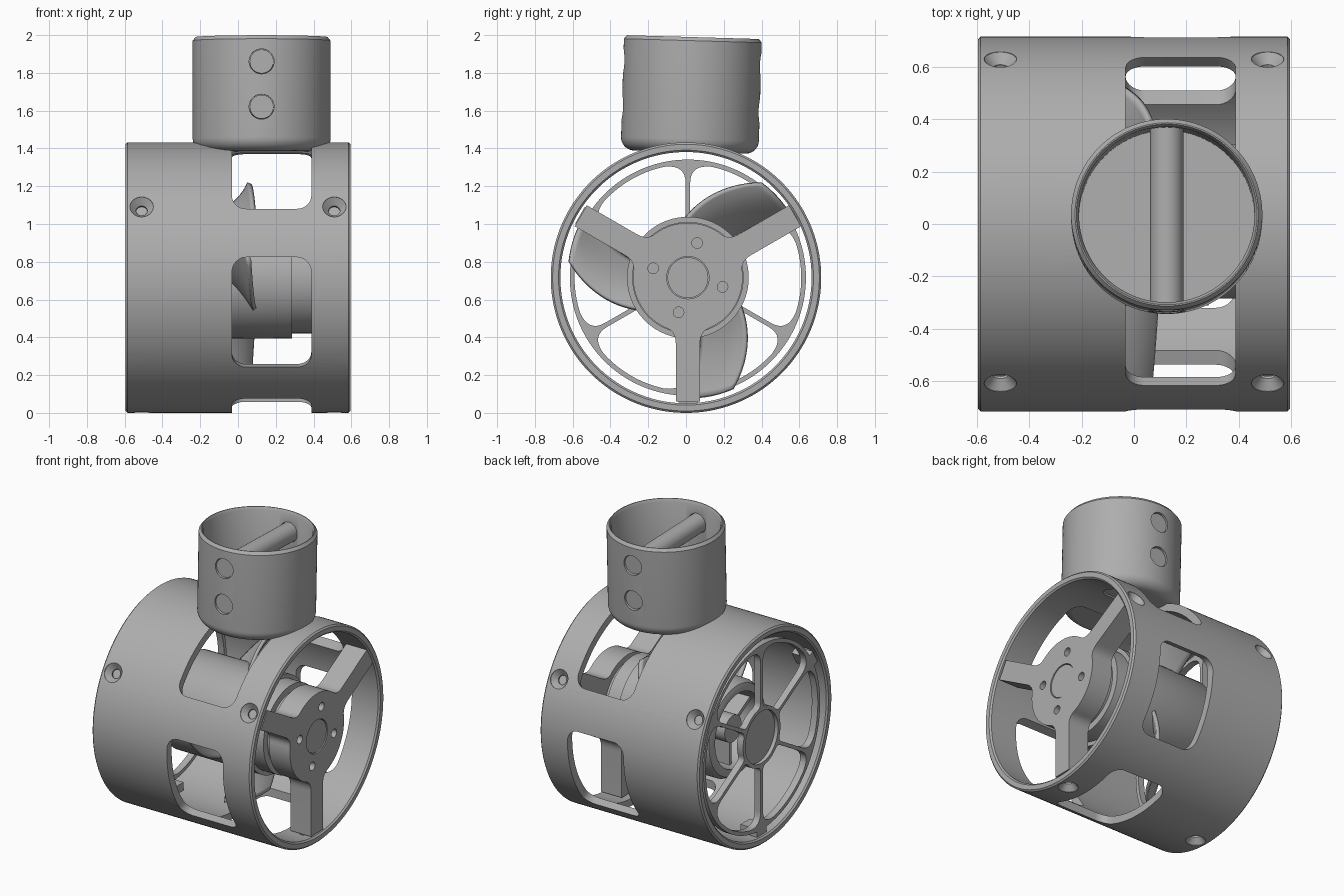
import bpy, bmesh
from math import radians, sin, cos, asin, degrees, pi
from mathutils import Matrix, Vector

cube = bpy.data.objects.get("Cube")
if cube:
    bpy.data.objects.remove(cube)

grey = bpy.data.materials.new("plain grey")
grey.use_nodes = True
colour = (0.42, 0.42, 0.42, 1)
grey.diffuse_color = colour
grey.node_tree.nodes["Principled BSDF"].inputs["Base Color"].default_value = colour

# Frames: outer housing leans slightly, inner parts stay upright
R = 0.716
HOUSING = Matrix.Translation((0, 0, R)) @ Matrix.Rotation(radians(-1.65), 4, 'X')
INNER = Matrix.Translation((0, 0.01, R))
ALONG_X = Matrix(((0, 0, 1, 0), (1, 0, 0, 0), (0, 1, 0, 0), (0, 0, 0, 1)))
ALONG_Y = Matrix.Rotation(radians(90), 4, 'X')


def activate(obj):
    bpy.ops.object.select_all(action='DESELECT')
    obj.select_set(True)
    bpy.context.view_layer.objects.active = obj


def smooth(obj):
    activate(obj)
    bpy.ops.object.shade_smooth_by_angle(angle=radians(30))
    return obj


def add_mesh(name, bm, matrix):
    bmesh.ops.transform(bm, matrix=matrix, verts=bm.verts)
    bmesh.ops.recalc_face_normals(bm, faces=bm.faces)
    mesh = bpy.data.meshes.new(name)
    bm.to_mesh(mesh)
    bm.free()
    mesh.materials.append(grey)
    obj = bpy.data.objects.new(name, mesh)
    bpy.context.collection.objects.link(obj)
    return smooth(obj)


def lathe(name, profile, matrix, closed=False, steps=128):
    """Revolve (radius, height) points around local z."""
    bm = bmesh.new()
    rings = [[bm.verts.new((r * cos(2 * pi * i / steps), r * sin(2 * pi * i / steps), h))
              for i in range(steps)] for r, h in profile]
    pairs = list(zip(rings, rings[1:] + rings[:1]))
    for a, b in pairs if closed else pairs[:-1]:
        for i in range(steps):
            j = (i + 1) % steps
            bm.faces.new((a[i], a[j], b[j], b[i]))
    if not closed:
        bm.faces.new(rings[0])
        bm.faces.new(rings[-1])
    return add_mesh(name, bm, matrix)


def rod(name, r, start, end, matrix, steps=48):
    return lathe(name, [(r, start), (r, end)], matrix, steps=steps)


def plate(name, loops, start, end, matrix):
    """Extrude flat outlines; inner loops become holes."""
    curve = bpy.data.curves.new(name, 'CURVE')
    curve.dimensions, curve.fill_mode = '2D', 'BOTH'
    curve.extrude = (end - start) / 2
    for loop in loops:
        spline = curve.splines.new('POLY')
        spline.points.add(len(loop) - 1)
        for point, p in zip(spline.points, loop):
            point.co = (p.x, p.y, 0, 1)
        spline.use_cyclic_u = True
    obj = bpy.data.objects.new(name, curve)
    bpy.context.collection.objects.link(obj)
    activate(obj)
    bpy.ops.object.convert(target='MESH')
    obj = bpy.context.object
    bm = bmesh.new()
    bm.from_mesh(obj.data)
    bmesh.ops.remove_doubles(bm, verts=bm.verts, dist=1e-5)
    bpy.data.objects.remove(obj)
    return add_mesh(name, bm, matrix @ Matrix.Translation((0, 0, (start + end) / 2)))


def polar(r, deg):
    return Vector((r * cos(radians(deg)), r * sin(radians(deg))))


def arc(r, a, b, n=24, centre=Vector((0, 0))):
    return [centre + polar(r, a + (b - a) * i / n) for i in range(n + 1)]


def circle(r, n=64, centre=Vector((0, 0))):
    return arc(r, 0, 360 - 360 / n, n - 1, centre)


def corner(a, c, b, n=8):
    return [a * (1 - t) ** 2 + c * 2 * t * (1 - t) + b * t * t for t in (i / n for i in range(n + 1))]


def turn(loop, deg):
    return [Matrix.Rotation(radians(deg), 2) @ p for p in loop]


def cut(obj, cutters):
    for cutter in cutters:
        cutter.hide_render = True
        mod = obj.modifiers.new("cut", 'BOOLEAN')
        mod.object, mod.operation, mod.solver = cutter, 'DIFFERENCE', 'EXACT'
        activate(obj)
        bpy.ops.object.modifier_apply(modifier=mod.name)
    for cutter in cutters:
        bpy.data.objects.remove(cutter)
    smooth(obj)


# Duct shell with five windows and six countersunk screw holes
duct = lathe("duct", [(0.665, -0.585), (0.675, -0.595), (0.706, -0.595), (R, -0.585),
                      (R, 0.585), (0.706, 0.595), (0.675, 0.595), (0.665, 0.585)],
             HOUSING @ ALONG_X, closed=True, steps=160)


def radial(deg, x):
    return HOUSING @ Matrix.Rotation(radians(deg - 90), 4, 'X') @ Matrix.Translation((x, 0, 0))


w, h, c = 0.21, 0.303, 0.075
window = []
for k, (sx, sy) in enumerate([(1, 1), (-1, 1), (-1, -1), (1, -1)]):
    window += arc(c, 90 * k, 90 * k + 90, 8, Vector((sx * (w - c), sy * (h - c))))
cutters = [plate("window_cutter", [window], 0.5, 0.9, radial(54 + 72 * k, 0.178)) for k in range(5)]
for deg in (30, 150, 270):
    for x in (-0.51, 0.51):
        cutters.append(lathe("screw_cutter", [(0.03, 0.6), (0.03, 0.675), (0.062, 0.712), (0.062, 0.8)],
                             radial(deg, x), steps=32))
cut(duct, cutters)

# Mounting socket on top, with a closed floor and two cross pins
SOCKET = HOUSING @ Matrix.Translation((0.125, 0, 0))
fillet = [(0.295 + p.x, 0.735 + p.y) for p in arc(0.07, -90, 0, 8)]
socket = lathe("socket", fillet + [(0.365, 1.255), (0.35, 1.274), (0.345, 1.274),
                                   (0.335, 1.255), (0.335, 0.754)], SOCKET)
pins = [SOCKET @ Matrix.Translation((0, 0, z)) @ ALONG_Y for z in (0.895, 1.135)]
cut(socket, [rod("pin_cutter", 0.066, -0.5, 0.5, m) for m in pins])
for m in pins:
    rod("cross_pin", 0.063, -0.35, 0.35, m)

# Three-armed motor mount
AXIS = INNER @ ALONG_X
rim, half = 0.29, 0.064
outline = []
for deg in (30, 150, 270):
    side = degrees(asin(half / rim))
    foot = polar(rim, side)
    arm = corner(polar(rim, -side - 11), Vector((foot.x, -half)), Vector((0.35, -half)))
    arm += [Vector((0.655, -half)), Vector((0.655, half))]
    arm += corner(Vector((0.35, half)), foot, polar(rim, side + 11))
    arm += arc(rim, side + 11, 120 - side - 11)[1:-1]
    outline += turn(arm, deg)
bolts = [circle(0.028, 20, polar(0.19, 75 + 90 * k)) for k in range(4)]
plate("motor_mount", [outline, circle(0.112)] + bolts, 0.43, 0.585, AXIS)
rod("motor_shaft_cap", 0.108, 0.4, 0.58, AXIS)

# Motor and propeller hub
rod("motor_base", 0.25, 0.37, 0.435, AXIS, 96)
rod("motor_body", 0.295, 0.2, 0.39, AXIS, 96)
lathe("propeller_hub", [(0.27, -0.4), (0.30, -0.39), (0.32, -0.35), (0.322, 0.285),
                        (0.24, 0.285), (0.24, -0.1), (0.25, -0.4)], AXIS, closed=True)
rod("hub_floor", 0.25, -0.12, -0.05, AXIS)
rod("hub_boss", 0.09, -0.36, -0.1, AXIS)
for k in range(3):
    rib = [Vector(p) for p in ((0.05, -0.012), (0.26, -0.012), (0.26, 0.012), (0.05, 0.012))]
    plate("hub_rib", [turn(rib, 120 * k + 30)], -0.34, -0.1, AXIS)


# Swept, pitched propeller blades
def blade(start):
    bm = bmesh.new()
    n = 14
    grid = []
    for i in range(n + 1):
        s = i / n
        r = 0.305 + 0.33 * s
        lead, trail = 94 - 42 * s ** 0.9, 44 - 14 * s
        row = []
        for j in range(n + 1):
            t = j / n
            p = polar(r, start + lead + (trail - lead) * t)
            x = (0.09 - 0.03 * s) * (1 - t) + (-0.16 + 0.05 * s) * t
            row.append(bm.verts.new((p.x, p.y, x + 0.03 * sin(pi * t))))
        grid.append(row)
    for a, b in zip(grid, grid[1:]):
        for j in range(n):
            bm.faces.new((a[j], a[j + 1], b[j + 1], b[j]))
    obj = add_mesh("propeller_blade", bm, AXIS)
    mod = obj.modifiers.new("thickness", 'SOLIDIFY')
    mod.thickness, mod.offset = 0.022, 0


for k in range(3):
    blade(120 * k)

# Six-spoke guard at the other end
outer, inner, spoke = 0.6, 0.2, 0.012


def edge(r):
    return 30 - degrees(asin(spoke / r))


pocket = corner(polar(0.5, -edge(0.5)), polar(outer, -edge(outer)), polar(outer, -18))
pocket += arc(outer, -18, 18)[1:-1]
pocket += corner(polar(outer, 18), polar(outer, edge(outer)), polar(0.5, edge(0.5)))
pocket += corner(polar(0.24, edge(0.24)), polar(inner, edge(inner)), polar(inner, 16))
pocket += arc(inner, 16, -16)[1:-1]
pocket += corner(polar(inner, -16), polar(inner, -edge(inner)), polar(0.24, -edge(0.24)))
plate("guard", [circle(0.625, 128), circle(0.175)] + [turn(pocket, 60 * k) for k in range(6)],
      -0.575, -0.53, AXIS)
rod("guard_hub_disc", 0.178, -0.55, -0.53, AXIS)
lug = [Vector(p) for p in ((0.605, -0.05), (0.66, -0.05), (0.66, 0.05), (0.605, 0.05))]
for deg in (30, 150, 270):
    plate("guard_lug", [turn(lug, deg)], -0.575, -0.45, AXIS)
